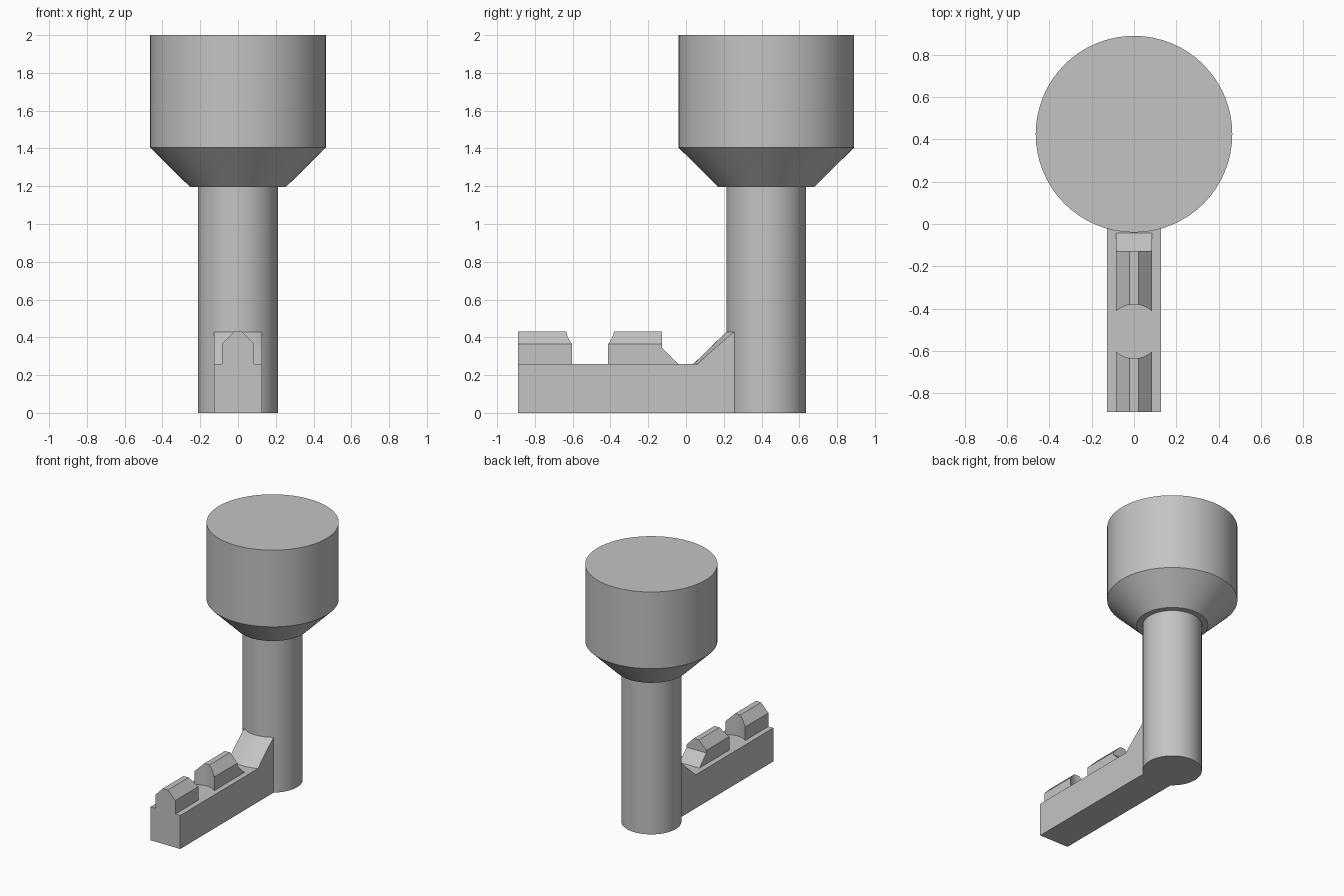
import bpy, bmesh

if "Cube" in bpy.data.objects:
    bpy.data.objects.remove(bpy.data.objects["Cube"], do_unlink=True)

grey = bpy.data.materials.new("plain grey")
grey.use_nodes = True
colour = (0.55, 0.55, 0.55, 1)
grey.diffuse_color = colour
grey.node_tree.nodes["Principled BSDF"].inputs["Base Color"].default_value = colour

AXIS_Y = 0.425      # centre line of the upright
HALF = 0.127        # half width of the arm
DECK = 0.26         # top of the arm
TOP = 0.43          # top of the ridges and the gusset


def finish(name, bm):
    bmesh.ops.recalc_face_normals(bm, faces=bm.faces)
    mesh = bpy.data.meshes.new(name)
    bm.to_mesh(mesh)
    bm.free()
    mesh.materials.append(grey)
    ob = bpy.data.objects.new(name, mesh)
    bpy.context.collection.objects.link(ob)
    return ob


def select(ob):
    bpy.ops.object.select_all(action="DESELECT")
    bpy.context.view_layer.objects.active = ob
    ob.select_set(True)


def prism(name, profile, axis, start, end):
    """Extrude a 2D profile: (y, z) along x, or (x, z) along y."""
    bm = bmesh.new()
    place = (lambda a, b, d: (d, a, b)) if axis == "x" else (lambda a, b, d: (a, d, b))
    face = bm.faces.new([bm.verts.new(place(a, b, start)) for a, b in profile])
    out = bmesh.ops.extrude_face_region(bm, geom=[face])
    verts = [v for v in out["geom"] if isinstance(v, bmesh.types.BMVert)]
    bmesh.ops.translate(bm, verts=verts, vec=place(0, 0, end - start))
    return finish(name, bm)


def turned(name, y, rings):
    """Solid of revolution from (radius, z) rings, closed at both ends."""
    bm = bmesh.new()
    last = None
    for radius, z in rings:
        ring = bmesh.ops.create_circle(bm, segments=64, radius=radius)["verts"]
        bmesh.ops.translate(bm, verts=ring, vec=(0, y, z))
        if last:
            for i in range(len(ring)):
                bm.faces.new((last[i - 1], last[i], ring[i], ring[i - 1]))
        else:
            bm.faces.new(ring)
        last = ring
    bm.faces.new(last)
    return finish(name, bm)


def smooth(ob):
    select(ob)
    bpy.ops.object.shade_smooth_by_angle(angle=0.45)


def combine(ob, tool, operation):
    """Apply a boolean and discard its tool."""
    tool.hide_render = True
    mod = ob.modifiers.new("shape", "BOOLEAN")
    mod.operation, mod.object, mod.solver = operation, tool, "EXACT"
    select(ob)
    bpy.ops.object.modifier_apply(modifier=mod.name)
    bpy.data.objects.remove(tool, do_unlink=True)


# Upright and its flared head
smooth(turned("column", AXIS_Y, [(0.211, 0), (0.211, 1.25)]))
smooth(turned("head", AXIS_Y, [(0.255, 1.197), (0.465, 1.405), (0.465, 2)]))

# Straight arm, ending just inside the column
prism("arm", [(-0.89, 0), (0.26, 0), (0.26, DECK), (-0.89, DECK)], "x", -HALF, HALF)

# Conical gusset trimmed to the arm's width
gusset = prism("gusset", [(0.02, DECK), (0.26, DECK), (0.26, TOP), (0.02, TOP)],
               "x", -HALF, HALF)
cone = turned("gusset_cone", AXIS_Y, [(0.395, DECK - 0.01), (0.2, TOP + 0.01)])
combine(gusset, cone, "INTERSECT")
smooth(gusset)

# Chamfered ridges with a round gap between them
section = [(-0.085, DECK), (0.085, DECK), (0.085, 0.365),
           (0.022, TOP), (-0.022, TOP), (-0.085, 0.365)]
front_ridge = prism("front_ridge", section, "y", -0.89, -0.51)
rear_ridge = prism("rear_ridge", section, "y", -0.51, -0.04)

# Upright rear end and ramp of the rear ridge
ramp = prism("ramp_cutter", [(-0.128, 0.5), (-0.128, 0.345), (-0.033, 0.25), (0.1, 0.25), (0.1, 0.5)],
             "x", -0.2, 0.2)
combine(rear_ridge, ramp, "DIFFERENCE")

for ridge in (front_ridge, rear_ridge):
    gap = turned("gap_cutter", -0.508, [(0.128, 0.2), (0.128, 0.5)])
    combine(ridge, gap, "DIFFERENCE")
    smooth(ridge)
